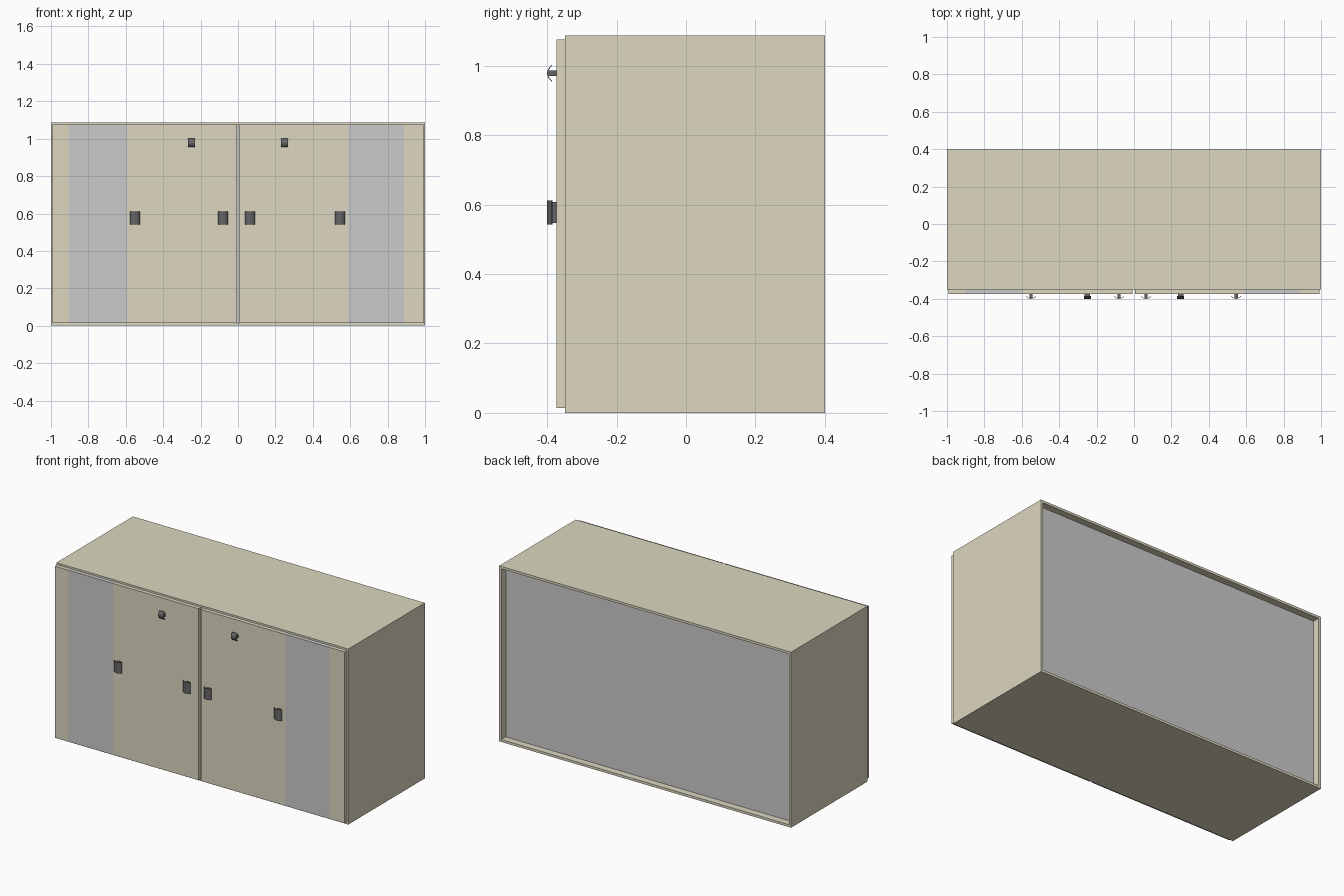
import bpy, bmesh, math
from mathutils import Matrix

if "Cube" in bpy.data.objects:
    bpy.data.objects.remove(bpy.data.objects["Cube"])


def material(name, rgb):
    m = bpy.data.materials.new(name)
    m.diffuse_color = (*rgb, 1)
    m.use_nodes = True
    m.node_tree.nodes["Principled BSDF"].inputs["Base Color"].default_value = m.diffuse_color
    return m


CREAM = material("cream_laminate", (0.72, 0.68, 0.53))
DARK = material("dark_metal", (0.13, 0.13, 0.135))


def box(name, x, y, z, mat=None):
    """Box from (min, max) ranges."""
    bm = bmesh.new()
    bmesh.ops.create_cube(bm, size=1)
    for v in bm.verts:
        v.co = [(r[0] + r[1]) / 2 + c * (r[1] - r[0]) for r, c in zip((x, y, z), v.co)]
    me = bpy.data.meshes.new(name)
    bm.to_mesh(me)
    bm.free()
    ob = bpy.data.objects.new(name, me)
    bpy.context.collection.objects.link(ob)
    if mat:
        me.materials.append(mat)
    return ob


def handle(name, x, z, width, length, stem_w, stem_l, turn=0):
    """Curved grip plate on a stem; the curve runs across x, turned about y."""
    spin = Matrix.Translation((x, 0, z)) @ Matrix.Rotation(turn, 4, 'Y')
    n, t = 10, 0.0025
    front = []
    for i in range(n + 1):
        u = -1 + 2 * i / n
        front.append((u * width / 2, -0.4 + 0.0125 * abs(u) ** 2))
    outline = front + [(px * 0.97, py + t) for px, py in reversed(front)]
    bm = bmesh.new()
    face = bm.faces.new([bm.verts.new((px, py, -length / 2)) for px, py in outline])
    ext = bmesh.ops.extrude_face_region(bm, geom=[face])
    bmesh.ops.translate(bm, vec=(0, 0, length),
                        verts=[g for g in ext["geom"] if isinstance(g, bmesh.types.BMVert)])
    bmesh.ops.recalc_face_normals(bm, faces=bm.faces)
    me = bpy.data.meshes.new(name + "_grip")
    bm.to_mesh(me)
    bm.free()
    me.materials.append(DARK)
    grip = bpy.data.objects.new(name + "_grip", me)
    bpy.context.collection.objects.link(grip)
    stem = box(name + "_stem", (-stem_w / 2, stem_w / 2), (-0.3985, DOOR_Y[0]),
               (-stem_l / 2, stem_l / 2), DARK)
    for ob in (grip, stem):
        ob.data.transform(spin)
    bpy.ops.object.select_all(action='DESELECT')
    grip.select_set(True)
    bpy.context.view_layer.objects.active = grip
    bpy.ops.object.shade_smooth_by_angle(angle=math.radians(35))


H, T = 1.087, 0.015
BODY_Y = (-0.349, 0.4)
DOOR_Y = (-0.373, -0.349)
DOOR_Z = (0.014, 1.076)

# Carcass: sides, top and bottom, with a recessed back panel
for side, s in (("left", -1), ("right", 1)):
    box(side + "_side", sorted((s, s * (1 - T))), BODY_Y, (0, H), CREAM)
box("top_board", (-1 + T, 1 - T), BODY_Y, (H - T, H), CREAM)
box("bottom_board", (-1 + T, 1 - T), BODY_Y, (0, T), CREAM)
box("back_panel", (-1 + T, 1 - T), (0.345, 0.357), (T, H - T))

# Doors: each has a grey stripe set flush between two cream panels
for side, xs, stripe in (("left", (-0.993, -0.904, -0.594, -0.009), 1),
                         ("right", (0.006, 0.587, 0.888, 0.991), 1)):
    for i in range(3):
        name = side + ("_door_stripe" if i == stripe else "_door_panel_%d" % i)
        box(name, xs[i:i + 2], DOOR_Y, DOOR_Z, None if i == stripe else CREAM)

# Upright handles at mid height, small sideways ones near the top
for i, x in enumerate((-0.551, -0.08, 0.064, 0.546)):
    handle("door_handle_%d" % i, x, 0.577, 0.053, 0.07, 0.018, 0.06)
for i, x in enumerate((-0.249, 0.249)):
    handle("upper_handle_%d" % i, x, 0.978, 0.047, 0.036, 0.015, 0.03, math.pi / 2)
